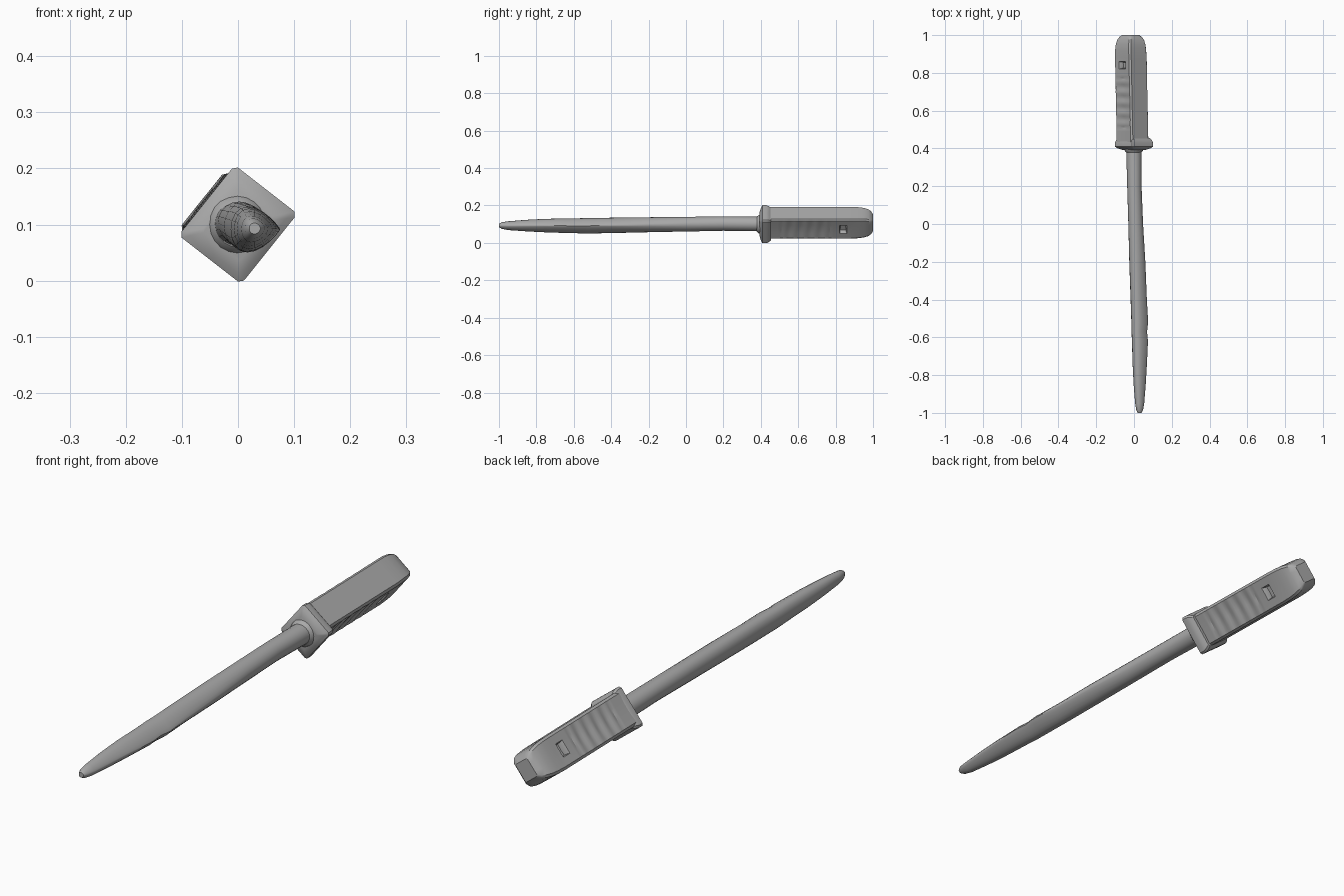
import bpy, bmesh, math
from mathutils import Vector

if "Cube" in bpy.data.objects:
    bpy.data.objects.remove(bpy.data.objects["Cube"])

grey = bpy.data.materials.new("plain grey")
grey.use_nodes = True
grey.diffuse_color = (0.4, 0.4, 0.4, 1)
grey.node_tree.nodes["Principled BSDF"].inputs["Base Color"].default_value = grey.diffuse_color


def loft(name, rings, angle=32, edit=None):
    """Skin a list of equal rings of points, and cap both ends."""
    bm = bmesh.new()
    rows = [[bm.verts.new(p) for p in ring] for ring in rings]
    n = len(rows[0])
    for a, b in zip(rows, rows[1:]):
        for i in range(n):
            j = (i + 1) % n
            bm.faces.new((a[i], a[j], b[j], b[i]))
    bm.faces.new(rows[0])
    bm.faces.new(rows[-1])
    bmesh.ops.recalc_face_normals(bm, faces=bm.faces)
    if edit:
        edit(bm)
    mesh = bpy.data.meshes.new(name)
    bm.to_mesh(mesh)
    bm.free()
    mesh.materials.append(grey)
    obj = bpy.data.objects.new(name, mesh)
    bpy.context.collection.objects.link(obj)
    bpy.ops.object.select_all(action="DESELECT")
    obj.select_set(True)
    bpy.context.view_layer.objects.active = obj
    bpy.ops.object.shade_smooth_by_angle(angle=math.radians(angle))
    return obj


def diamond(y, cx, cz, half, steps, dent=0):
    """Tilted square ring with clipped corners; two opposite sides may be dented."""
    tilt = half * 0.18
    corners = [Vector((-tilt * 0.3, 0, half)), Vector((-half, 0, -tilt)),
               Vector((tilt * 0.3, 0, -half)), Vector((half, 0, tilt))]
    ring = []
    for side in range(4):
        a, b = corners[side], corners[(side + 1) % 4]
        inward = -(a + b).normalized()
        for t in steps:
            p = a.lerp(b, t)
            if side % 2 == 0:
                p += inward * dent * math.sin(math.pi * t)
            ring.append(p + Vector((cx, y, cz)))
    return ring


# Handle: rippled grip sides and a rounded butt
sides = (0.07, 0.3, 0.5, 0.7, 0.93)
handle_rings = []
for i in range(46):
    y = 0.43 + i * 0.01
    grip = 0.5 < y < 0.78
    dent = 0.004 + 0.003 * math.cos((y - 0.5) * math.tau / 0.056) if grip else 0.002
    handle_rings.append(diamond(y, -0.008 - (y - 0.45) * 0.02, 0.107, 0.09, sides, dent))
for y, size in ((0.92, 0.088), (0.95, 0.084), (0.975, 0.076), (0.99, 0.064), (1.0, 0.048)):
    handle_rings.append(diamond(y, -0.018, 0.108, size, sides))


def sink_holes(bm):
    # Square recess on each of the two grip sides
    for s in (1, -1):
        faces = []
        for f in bm.faces:
            c = f.calc_center_median()
            across = (c.x + 0.016) + (c.z - 0.107)
            out = (c.z - 0.107) - (c.x + 0.016)
            if 0.815 < c.y < 0.865 and out * s > 0.05 and abs(across) < 0.036:
                faces.append(f)
        bmesh.ops.inset_region(bm, faces=faces, thickness=0.003, depth=-0.004)
        bmesh.ops.inset_region(bm, faces=faces, thickness=0.003, depth=-0.02)


loft("handle", handle_rings, edit=sink_holes)

# Guard: flared square flange with clipped corners
guard_steps = (0.05, 0.5, 0.95)
loft("guard", [diamond(y, 0, 0.1, h, guard_steps) for y, h in
               ((0.393, 0.065), (0.4, 0.09), (0.409, 0.106),
                (0.43, 0.106), (0.443, 0.1), (0.455, 0.088))])


def teardrop(y, left, right, low, high, edge, count=20):
    """Round ring that sharpens toward the left side of the model as edge rises."""
    ring = []
    for i in range(count):
        a = math.tau * i / count
        pinch = 1 - edge + edge * math.sin(a / 2) / 0.77
        ring.append(((left + right) / 2 + (right - left) / 2 * math.cos(a), y,
                     (low + high) / 2 + (high - low) / 2 * math.sin(a) * pinch))
    return ring


# Collar where the shaft meets the guard
loft("collar", [teardrop(y, -r, r - 0.002, 0.1 - r, 0.1 + r, 0)
                for y, r in ((0.378, 0.04), (0.388, 0.049), (0.41, 0.056))])

# Shaft that flattens into a single-edged blade
loft("shaft_and_blade", [teardrop(*s) for s in (
    (0.42, -0.042, 0.04, 0.062, 0.14, 0),
    (0.2, -0.036, 0.04, 0.065, 0.141, 0),
    (0.0, -0.03, 0.048, 0.06, 0.14, 0.2),
    (-0.2, -0.025, 0.06, 0.056, 0.138, 0.5),
    (-0.4, -0.018, 0.068, 0.052, 0.135, 0.8),
    (-0.52, -0.014, 0.075, 0.05, 0.133, 0.85),
    (-0.57, -0.013, 0.069, 0.051, 0.132, 0.85),
    (-0.62, -0.011, 0.074, 0.052, 0.131, 0.85),
    (-0.75, -0.007, 0.068, 0.056, 0.129, 0.8),
    (-0.85, -0.002, 0.062, 0.061, 0.124, 0.7),
    (-0.95, 0.006, 0.054, 0.068, 0.116, 0.6),
    (-0.985, 0.012, 0.048, 0.075, 0.111, 0.4),
    (-1.0, 0.02, 0.04, 0.083, 0.103, 0.2))], angle=45)
